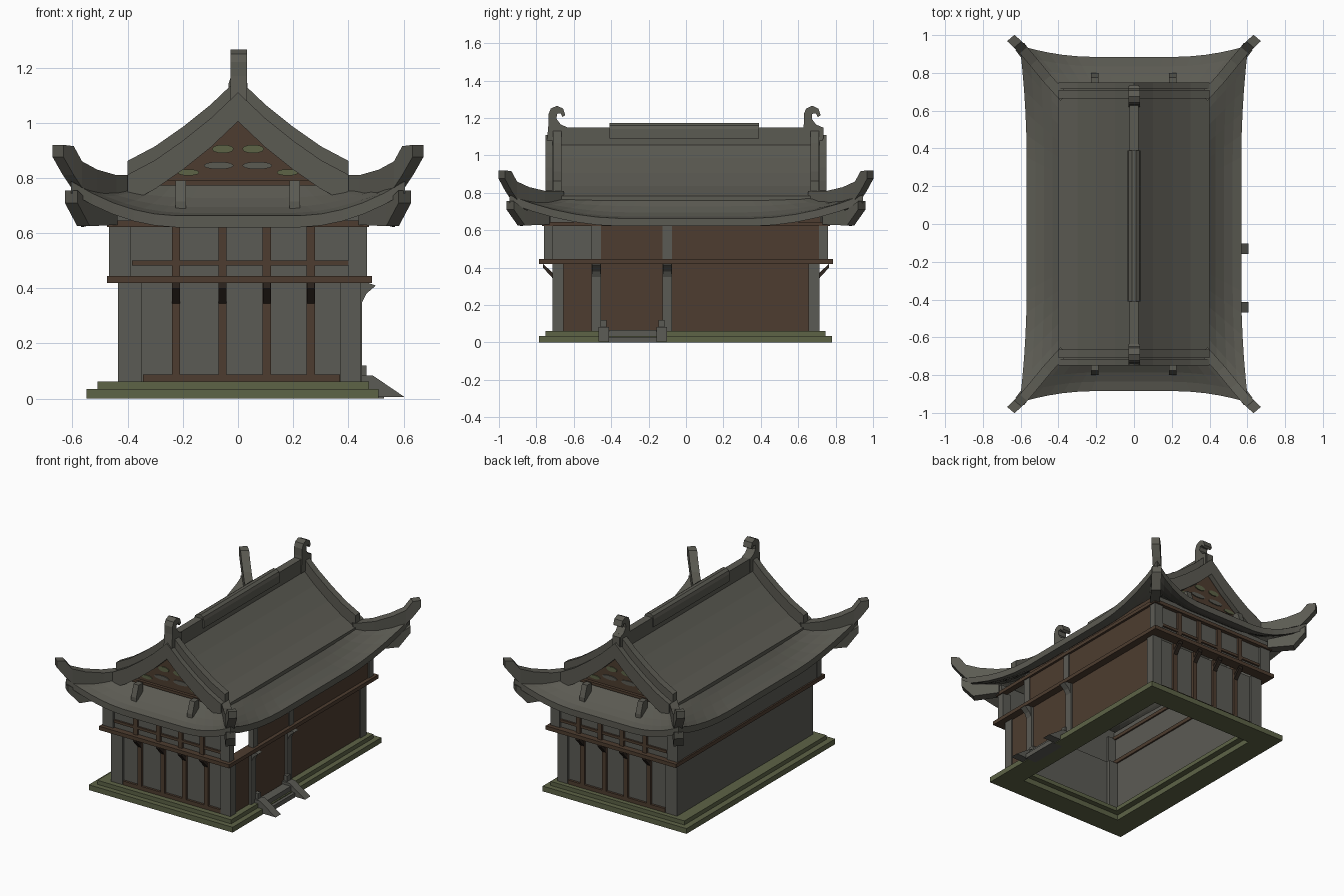
import bpy, bmesh, math
from mathutils import Vector

if "Cube" in bpy.data.objects:
    bpy.data.objects.remove(bpy.data.objects["Cube"])


def material(name, r, g, b):
    m = bpy.data.materials.new(name)
    m.diffuse_color = (r, g, b, 1)
    m.use_nodes = True
    m.node_tree.nodes["Principled BSDF"].inputs["Base Color"].default_value = m.diffuse_color
    return m


ROOF = material("roof grey", 0.105, 0.103, 0.085)
WALL = material("plaster grey", 0.105, 0.104, 0.09)
WOOD = material("brown wood", 0.075, 0.046, 0.029)
MOSS = material("mossy stone", 0.11, 0.125, 0.062)
DARK = material("dark wood", 0.026, 0.018, 0.013)


def finish(name, bm, mat):
    bmesh.ops.recalc_face_normals(bm, faces=bm.faces)
    me = bpy.data.meshes.new(name)
    bm.to_mesh(me)
    bm.free()
    me.materials.append(mat)
    ob = bpy.data.objects.new(name, me)
    bpy.context.collection.objects.link(ob)
    return ob


def loft(name, rings, mat, closed=False):
    bm = bmesh.new()
    vs = [[bm.verts.new(p) for p in r] for r in rings]
    n, m = len(vs), len(vs[0])
    for i in range(n if closed else n - 1):
        a, b = vs[i], vs[(i + 1) % n]
        for j in range(m):
            k = (j + 1) % m
            bm.faces.new((a[j], a[k], b[k], b[j]))
    if not closed:
        bm.faces.new(vs[0])
        bm.faces.new(vs[-1])
    return finish(name, bm, mat)


def box(name, x0, x1, y0, y1, z0, z1, mat):
    return loft(name, [[(x0, y0, z), (x1, y0, z), (x1, y1, z), (x0, y1, z)]
                       for z in (z0, z1)], mat)


def prism(name, pts, axis, a, b, mat):
    # axis x: points are (y, z); axis y: points are (x, z)
    f = (lambda p, t: (t, p[0], p[1])) if axis == "x" else (lambda p, t: (p[0], t, p[1]))
    return loft(name, [[f(p, t) for p in pts] for t in (a, b)], mat)


def frame(name, x0, x1, y0, y1, z0, z1, w, mat):
    rings = []
    for x, y, sx, sy in ((x0, y0, 1, 1), (x1, y0, -1, 1), (x1, y1, -1, -1), (x0, y1, 1, -1)):
        xi, yi = x + sx * w, y + sy * w
        rings.append([(x, y, z0), (x, y, z1), (xi, yi, z1), (xi, yi, z0)])
    return loft(name, rings, mat, True)


# stepped hollow base
frame("base_lower_step", -0.55, 0.51, -0.785, 0.78, 0, 0.035, 0.15, MOSS)
frame("base_upper_step", -0.51, 0.475, -0.75, 0.745, 0.035, 0.062, 0.15, MOSS)

# beams round the building
frame("middle_beam", -0.475, 0.485, -0.785, 0.785, 0.42, 0.445, 0.07, WOOD)
frame("eave_beam", -0.475, 0.475, -0.77, 0.77, 0.622, 0.645, 0.04, WOOD)

# front and back walls with timber
for s, side in ((-1, "front"), (1, "back")):
    def slab(name, x0, x1, d0, d1, z0, z1, mat):
        return box(side + "_" + name, x0, x1, *sorted((s * d0, s * d1)), z0, z1, mat)
    slab("lower_wall", -0.42, 0.43, 0.68, 0.70, 0.06, 0.42, WALL)
    slab("upper_wall", -0.465, 0.465, 0.725, 0.745, 0.44, 0.69, WALL)
    slab("bottom_rail", -0.345, 0.37, 0.69, 0.715, 0.062, 0.088, WOOD)
    slab("upper_rail", -0.385, 0.40, 0.74, 0.757, 0.483, 0.50, WOOD)
    for x0, x1 in ((-0.435, -0.35), (0.372, 0.445)):
        slab("corner_column", x0, x1, 0.655, 0.715, 0.06, 0.42, WALL)
    for x0, x1 in ((-0.467, -0.39), (0.40, 0.467)):
        slab("upper_column", x0, x1, 0.71, 0.758, 0.44, 0.63, WALL)
    for x in (-0.225, -0.056, 0.104, 0.264):
        slab("lower_post", x - 0.015, x + 0.015, 0.69, 0.715, 0.085, 0.42, WOOD)
        slab("upper_post", x - 0.015, x + 0.015, 0.74, 0.76, 0.44, 0.63, WOOD)
        prism(side + "_brace", [(s * 0.71, 0.34), (s * 0.765, 0.40), (s * 0.765, 0.42), (s * 0.71, 0.37)],
              "x", x - 0.014, x + 0.014, DARK)

# left wall, plain plaster
box("left_lower_wall", -0.435, -0.415, -0.70, 0.70, 0.06, 0.42, WALL)
box("left_upper_wall", -0.465, -0.445, -0.745, 0.745, 0.44, 0.68, WALL)

# right wall, wood panels with an open bay near the front
box("right_lower_panel", 0.415, 0.435, -0.67, 0.68, 0.06, 0.42, WOOD)
box("right_upper_panel", 0.44, 0.46, -0.46, 0.72, 0.44, 0.68, WOOD)
box("bay_column", 0.43, 0.467, -0.505, -0.455, 0.44, 0.66, WALL)
box("middle_column", 0.43, 0.467, -0.125, -0.075, 0.44, 0.66, WALL)
for y in (-0.48, -0.10):
    box("door_post", 0.42, 0.45, y - 0.025, y + 0.025, 0.06, 0.42, WALL)
    prism("door_bracket", [(0.44, 0.33), (0.465, 0.38), (0.50, 0.41), (0.47, 0.42), (0.44, 0.42)],
          "y", y - 0.022, y + 0.022, WALL)
# entrance steps with sloped side stones
for y in (-0.44, -0.13):
    prism("step_side_stone", [(0.43, 0.005), (0.605, 0.005), (0.49, 0.083), (0.43, 0.083)],
          "y", y - 0.028, y + 0.028, WALL)
    box("step_post", 0.44, 0.465, y - 0.016, y + 0.016, 0.06, 0.12, WALL)
box("entrance_step", 0.45, 0.53, -0.415, -0.155, 0.0, 0.03, WALL)
box("entrance_sill", 0.44, 0.50, -0.415, -0.155, 0.03, 0.066, WALL)

# lower skirt roof with upswept corners
rings = []
N = 16
for side in range(4):
    sg = (-1, 1, 1, -1)[side]
    for i in range(N):
        t = -1 + 2 * i / N
        c = max(0, (abs(t) - 0.35) / 0.65) ** 2
        if side % 2 == 0:
            u = -sg * t
            out, inn = (0.605 * u, sg * (0.885 + 0.06 * c)), (0.385 * u, sg * 0.685)
        else:
            u = sg * t
            out, inn = (sg * (0.568 + 0.037 * c), 0.945 * u), (sg * 0.385, 0.685 * u)
        ze = 0.663 + 0.125 * c
        top = []
        for k in range(5):
            f = k / 4
            z = 0.772 + (ze - 0.772) * f - 0.09 * f * (1 - f)
            top.append(Vector((inn[0] + (out[0] - inn[0]) * f, inn[1] + (out[1] - inn[1]) * f, z)))
        rings.append(top + [p - Vector((0, 0, 0.042)) for p in reversed(top)])
loft("skirt_roof", rings, ROOF, True)

# main gable roof and its edges
prof = [(0, 1.08), (0.1, 0.985), (0.2, 0.905), (0.3, 0.835), (0.4, 0.782)]
line = [(-x, z) for x, z in reversed(prof[1:])] + prof


def band(name, lo, hi, y0, y1, mat):
    pts = [(x, z + hi) for x, z in line] + [(x, z + lo) for x, z in reversed(line)]
    return prism(name, pts, "y", y0, y1, mat)


band("main_roof", -0.036, 0, -0.72, 0.72, ROOF)
for s in (-1, 1):
    band("verge_ridge", -0.02, 0.08, s * 0.665, s * 0.71, ROOF)
    band("barge_board", -0.075, 0.03, s * 0.715, s * 0.75, ROOF)
    # gable infill and carved plates
    prism("gable_panel", [(-0.36, 0.775), (0.36, 0.775), (0, 1.03)], "y", s * 0.685, s * 0.70, WOOD)
    box("gable_sill", -0.35, 0.35, *sorted((s * 0.69, s * 0.72)), 0.772, 0.79, WOOD)
    for cx, cz, w, h, mat in ((0.055, 0.905, 0.04, 0.016, MOSS), (0.07, 0.845, 0.055, 0.014, ROOF),
                              (0.18, 0.82, 0.04, 0.012, MOSS)):
        for m in (-1, 1):
            oval = [(m * cx + w * math.cos(a * math.pi / 5), cz + h * math.sin(a * math.pi / 5)) for a in range(10)]
            prism("gable_carving", oval, "y", s * 0.70, s * 0.706, mat)
    # small tile stubs on the end slopes
    for x in (-0.208, 0.205):
        prism("tile_stub", [(s * 0.73, 0.79), (s * 0.73, 0.72), (s * 0.80, 0.68), (s * 0.80, 0.715), (s * 0.775, 0.79)],
              "x", x - 0.019, x + 0.019, ROOF)

# top ridge with rounded cap and curled end ornaments
box("top_ridge", -0.025, 0.025, -0.735, 0.735, 1.03, 1.15, ROOF)
cap = [(0.035 * math.cos(a * math.pi / 5), 1.14 + 0.035 * math.sin(a * math.pi / 5)) for a in range(6)]
prism("ridge_cap", cap + [(-0.035, 1.09), (0.035, 1.09)], "y", -0.41, 0.39, ROOF)
curl = [(-0.055, 1.06), (-0.045, 1.17), (-0.045, 1.22), (-0.033, 1.25), (0, 1.265), (0.033, 1.25),
        (0.045, 1.215), (0.03, 1.205), (0.02, 1.225), (0, 1.222), (-0.002, 1.195), (0.02, 1.165),
        (0.055, 1.15), (0.055, 1.06)]
for y in (-0.69, 0.675):
    prism("ridge_ornament", [(y + a, z) for a, z in curl], "x", -0.028, 0.032, ROOF)

# hip ridges sweeping up past the corners, and brackets under them
hip = [(0.37, 0.67, 0.75, 0.81), (0.46, 0.77, 0.735, 0.81), (0.53, 0.855, 0.74, 0.83),
       (0.585, 0.92, 0.765, 0.86), (0.615, 0.95, 0.81, 0.915), (0.652, 0.985, 0.875, 0.92)]
bracket = [(0.46, 0.75, 0.63, 0.69), (0.56, 0.88, 0.625, 0.71), (0.605, 0.94, 0.71, 0.755)]
for sx in (-1, 1):
    for sy in (-1, 1):
        for name, path, w in (("hip_ridge", hip, 0.026), ("corner_bracket", bracket, 0.03)):
            dx, dy = w * 0.76, -w * 0.65
            loft(name, [[(sx * (x - dx), sy * (y - dy), a), (sx * (x + dx), sy * (y + dy), a),
                         (sx * (x + dx), sy * (y + dy), b), (sx * (x - dx), sy * (y - dy), b)]
                        for x, y, a, b in path], ROOF)
